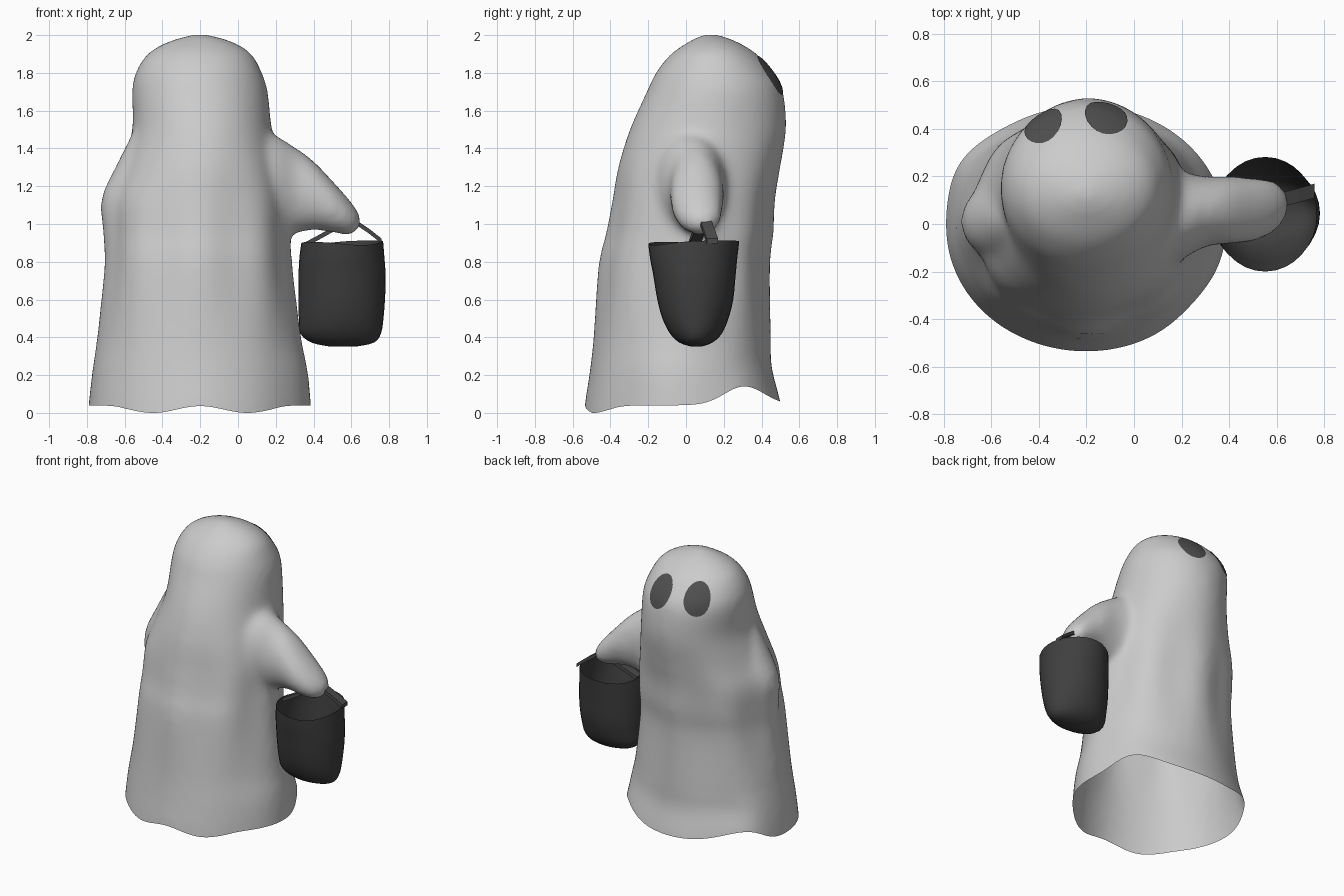
import bpy, bmesh, math
from mathutils import Vector
from mathutils.bvhtree import BVHTree

if "Cube" in bpy.data.objects:
    bpy.data.objects.remove(bpy.data.objects["Cube"])


def spline(rows, steps):
    """Catmull-Rom through rows of numbers."""
    out = []
    for i in range(len(rows) - 1):
        p = [rows[max(0, min(len(rows) - 1, i + k))] for k in (-1, 0, 1, 2)]
        for s in range(steps):
            t = s / steps
            out.append([0.5 * (2 * b + (c - a) * t + (2 * a - 5 * b + 4 * c - d) * t * t
                               + (3 * b - a - 3 * c + d) * t ** 3) for a, b, c, d in zip(*p)])
    return out + [list(rows[-1])]


def loft(bm, rows, axis="z", n=48, steps=4, caps=(True, True), shape=None):
    """Rows are (level, lo1, hi1, lo2, hi2): ellipses stacked along an axis."""
    rings = []
    for lv, a0, a1, b0, b1 in spline(rows, steps):
        ring = []
        for i in range(n):
            t = 2 * math.pi * i / n
            k = shape(t, lv) if shape else 1
            a = (a0 + a1) / 2 + (a1 - a0) / 2 * math.cos(t) * k
            b = (b0 + b1) / 2 + (b1 - b0) / 2 * math.sin(t) * k
            ring.append(bm.verts.new((a, b, lv) if axis == "z" else (lv, a, b)))
        rings.append(ring)
    for r, q in zip(rings, rings[1:]):
        for i in range(n):
            bm.faces.new((r[i], r[(i + 1) % n], q[(i + 1) % n], q[i]))
    if caps[0]:
        bm.faces.new(rings[0][::-1])
    if caps[1]:
        bm.faces.new(rings[-1])
    bmesh.ops.recalc_face_normals(bm, faces=bm.faces)


def finish(bm, name, color=None):
    me = bpy.data.meshes.new(name)
    bm.to_mesh(me)
    bm.free()
    ob = bpy.data.objects.new(name, me)
    bpy.context.collection.objects.link(ob)
    for p in me.polygons:
        p.use_smooth = True
    if color:
        m = bpy.data.materials.new(name + "_mat")
        m.diffuse_color = (*color, 1)
        m.use_nodes = True
        m.node_tree.nodes["Principled BSDF"].inputs["Base Color"].default_value = m.diffuse_color
        me.materials.append(m)
    return ob


# Sheet: draped body, outstretched arm and tucked arm fused together
def folds(t, z):
    k = 1 + 0.025 * math.exp(-((z - 0.85) / 0.4) ** 2) * (math.cos(8 * t) - 1)
    low = max(0, min(1, 1.2 - z))
    return k + low * (0.05 * math.exp(-((t - 2.6) / 0.3) ** 2)
                      - 0.025 * math.exp(-((t - 5.6) / 0.3) ** 2))


bm = bmesh.new()
loft(bm, [(-0.15, -.80, .395, -.545, .52), (0, -.79, .387, -.537, .50),
          (.2, -.77, .37, -.51, .455), (.4, -.745, .335, -.49, .45),
          (.78, -.708, .29, -.465, .447), (.95, -.70, .28, -.425, .465),
          (1.13, -.69, .265, -.39, .473), (1.3, -.62, .225, -.36, .50),
          (1.5, -.56, .18, -.298, .53), (1.7, -.562, .158, -.208, .515),
          (1.8, -.542, .127, -.16, .465), (1.9, -.48, .072, -.08, .375),
          (1.965, -.37, -.03, .015, .27), (2.003, -.24, -.16, .09, .17)], shape=folds)
loft(bm, [(-.05, -.2, .28, .92, 1.52), (.17, -.16, .225, .93, 1.48),
          (.3, -.095, .2, .95, 1.408), (.4, -.085, .2, .968, 1.335),
          (.5, -.075, .195, .955, 1.23), (.58, -.04, .185, .942, 1.14),
          (.63, .01, .15, .96, 1.075), (.652, .06, .10, 1.0, 1.03)], axis="x")
loft(bm, [(1.5, -.55, -.4, -.06, .1), (1.3, -.65, -.35, -.13, .18),
          (1.13, -.725, -.35, -.15, .18), (.95, -.715, -.35, -.16, .16),
          (.7, -.70, -.35, -.15, .12), (.4, -.70, -.4, -.15, .1)])
sheet = finish(bm, "sheet_body")
rm = sheet.modifiers.new("fuse", "REMESH")
rm.mode = "VOXEL"
rm.voxel_size = 0.022
sm = sheet.modifiers.new("soften", "SMOOTH")
sm.factor = 0.5
sm.iterations = 14
dg = bpy.context.evaluated_depsgraph_get()
bm = bmesh.new()
bm.from_object(sheet, dg)
bpy.data.objects.remove(sheet)

# Open the bottom and lift the hem into waves
bmesh.ops.bisect_plane(bm, geom=bm.verts[:] + bm.edges[:] + bm.faces[:], plane_co=(0, 0, 0),
                       plane_no=(0, 0, 1), clear_inner=True)
for v in bm.verts:
    x, y, z = v.co
    if z < 0.4:
        front = max(0, min(1, (-y - 0.2) / 0.2))
        wave = 0.018 + 0.018 * math.cos(2 * math.pi * (x + 0.2) / 0.5)
        hem = front * wave + (1 - front) * 0.04 + 0.1 * math.exp(-((y - 0.31) / 0.15) ** 2)
        v.co.z += hem * (1 - z / 0.4)
tree = BVHTree.FromBMesh(bm)
finish(bm, "sheet_body")

# Eyes: dark ovals wrapped onto the back of the head
for name, cx, w, lean in (("left_eye", -.38, .075, .2), ("right_eye", -.118, .088, -.1)):
    bm = bmesh.new()
    rings = []
    for f in (0.05, 0.35, 0.7, 1.0):
        ring = []
        for i in range(20):
            t = 2 * math.pi * i / 20
            dz = 0.103 * f * math.sin(t)
            x, z = cx + w * f * math.cos(t) + lean * dz, 1.785 + dz
            hit, no, _, _ = tree.ray_cast(Vector((x, 2, z)), Vector((0, -1, 0)))
            ring.append(bm.verts.new(hit + no * 0.005))
        rings.append(ring)
    bm.faces.new(rings[0][::-1])
    for r, q in zip(rings, rings[1:]):
        for i in range(20):
            bm.faces.new((q[i], r[i], r[i - 1], q[i - 1]))
    bmesh.ops.recalc_face_normals(bm, faces=bm.faces)
    if sum(f.normal.y for f in bm.faces) < 0:
        bmesh.ops.reverse_faces(bm, faces=bm.faces)
    finish(bm, name, (.08, .08, .08))

# Treat bag: open pouch, wide along x and rounded at the bottom
bm = bmesh.new()
loft(bm, [(.352, .48, .63, .025, .085), (.372, .39, .72, -.035, .14), (.42, .33, .757, -.085, .19),
          (.5, .322, .77, -.125, .225), (.6, .32, .778, -.152, .25), (.72, .32, .782, -.172, .262),
          (.82, .325, .775, -.19, .272), (.9, .335, .768, -.2, .282)],
     n=32, steps=3, caps=(True, False))
for v in bm.verts:
    if v.co.z > 0.75:
        v.co.z += (v.co.z - 0.75) / 0.15 * 0.012 * math.sin(9 * v.co.x + 7 * v.co.y)
finish(bm, "treat_bag", (.05, .05, .05))

# Strap: flat ribbon looped over the hand
bm = bmesh.new()
prev = None
for x, y, z in [(.345, .04, .885), (.42, .055, .925), (.51, .075, .975), (.57, .09, 1.01),
                (.63, .105, 1.005), (.69, .12, .965), (.76, .14, .91)]:
    ring = [bm.verts.new((x, y + a, z + b)) for a, b in
            ((-.03, -.013), (.03, -.013), (.03, .013), (-.03, .013))]
    if prev:
        for i in range(4):
            bm.faces.new((prev[i], prev[i - 1], ring[i - 1], ring[i]))
    else:
        bm.faces.new(ring)
    prev = ring
bm.faces.new(prev)
bmesh.ops.recalc_face_normals(bm, faces=bm.faces)
strap = finish(bm, "bag_strap", (.07, .07, .07))
for p in strap.data.polygons:
    p.use_smooth = False
